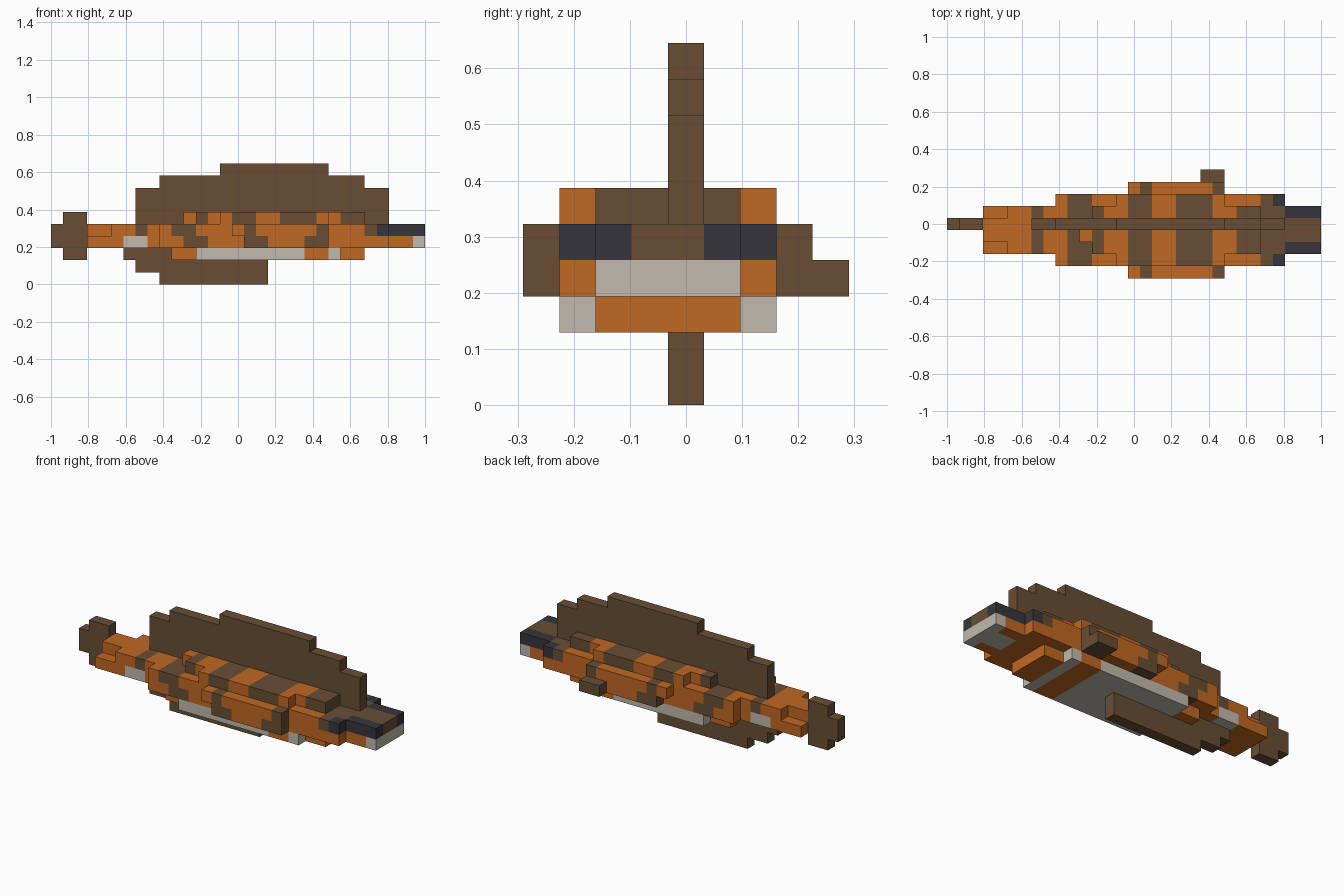
import bpy, bmesh

if "Cube" in bpy.data.objects:
    bpy.data.objects.remove(bpy.data.objects["Cube"], do_unlink=True)

U = 2 / 31  # edge length of one block


def make_material(name, rgb):
    m = bpy.data.materials.new(name)
    m.use_nodes = True
    m.diffuse_color = (*rgb, 1)
    m.node_tree.nodes["Principled BSDF"].inputs["Base Color"].default_value = (*rgb, 1)
    return m


MATS = [make_material("orange", (0.527, 0.138, 0.016)),
        make_material("brown", (0.138, 0.076, 0.034)),
        make_material("pale_grey", (0.533, 0.491, 0.423)),
        make_material("dark_navy", (0.037, 0.036, 0.045))]
O, B, W, N = range(4)


def block(x, y, z):
    """Set of cells; each range is inclusive."""
    return {(i, j, k) for i in range(x[0], x[1] + 1)
            for j in range(y[0], y[1] + 1) for k in range(z[0], z[1] + 1)}


def both_sides(x, j, z):
    """A row of cells and its mirror across the body's middle plane."""
    return block(x, (j, j), z) | block(x, (7 - j, 7 - j), z)


# Body: nested layers, widest in the middle
body = (block((10, 25), (2, 5), (2, 2)) | both_sides((12, 23), 1, (2, 2))
        | block((3, 30), (2, 5), (3, 3)) | both_sides((9, 27), 1, (3, 3))
        | both_sides((16, 22), 0, (3, 3))
        | block((3, 30), (3, 4), (4, 4)) | both_sides((5, 30), 2, (4, 4))
        | both_sides((9, 27), 1, (4, 4)) | both_sides((15, 22), 0, (4, 4))
        | block((12, 25), (2, 5), (5, 5)) | both_sides((14, 22), 1, (5, 5))
        | {(11, 3, 5)})

# Fins, all one block thick
dorsal = (block((7, 27), (4, 4), (5, 7)) | block((9, 25), (4, 4), (8, 8))
          | block((14, 22), (4, 4), (9, 9)))
ventral = (block((9, 17), (4, 4), (0, 0)) | block((7, 17), (4, 4), (1, 1))
           | block((6, 9), (4, 4), (2, 2)))
tail = block((1, 2), (4, 4), (2, 5)) | block((0, 0), (4, 4), (3, 4))
right_fin = block((21, 22), (0, 0), (3, 3)) | {(22, 0, 4)}
left_fin = block((21, 22), (7, 8), (3, 3)) | {(22, 7, 4)}
body -= dorsal | ventral | right_fin | left_fin

# Stripes: for each layer, (last cell along the body, colour)
STRIPES = {
    2: [(11, O), (20, W), (22, O), (23, W), (30, O)],
    3: [(5, O), (7, W), (10, O), (12, B), (15, O), (17, B), (20, O), (22, B), (29, O), (30, W)],
    4: [(6, O), (7, B), (9, O), (11, B), (15, O), (16, B), (21, O), (22, B), (25, O),
        (26, B), (30, N)],
    5: [(11, O), (12, B), (14, O), (16, B), (18, O), (21, B), (23, O), (30, B)],
}


def body_colour(i, j, k):
    middle = j in (3, 4)
    if k == 4 and i >= 26 and (middle or (i == 27 and j in (2, 5))):
        return B                       # brown crown between the eye bands
    if k == 3 and middle and i in (6, 7):
        return O
    if middle and ((k == 3 and i >= 28) or (k == 2 and i <= 11)):
        return W                       # pale chin and belly
    return next(c for last, c in STRIPES[k] if i <= last)


def brown(i, j, k):
    return B


parts = {"body": (body, body_colour), "dorsal_fin": (dorsal, brown),
         "ventral_fin": (ventral, brown), "tail_fin": (tail, brown),
         "right_side_fin": (right_fin, brown), "left_side_fin": (left_fin, brown)}
solid = set().union(*(cells for cells, _ in parts.values()))


def build(name, cells, colour):
    """Make a mesh of the outer block faces only."""
    bm = bmesh.new()
    verts = {}

    def vert(p):
        if p not in verts:
            verts[p] = bm.verts.new(((p[0] - 15.5) * U, (p[1] - 4.5) * U, p[2] * U))
        return verts[p]

    for cell in sorted(cells):
        for axis in range(3):
            for side in (0, 1):
                nb = list(cell)
                nb[axis] += 2 * side - 1
                if tuple(nb) in solid:
                    continue
                a, b = (axis + 1) % 3, (axis + 2) % 3
                loop = []
                for da, db in ((0, 0), (1, 0), (1, 1), (0, 1)):
                    p = list(cell)
                    p[axis] += side
                    p[a] += da
                    p[b] += db
                    loop.append(vert(tuple(p)))
                face = bm.faces.new(loop if side else loop[::-1])
                face.material_index = colour(*cell)
    mesh = bpy.data.meshes.new(name)
    for m in MATS:
        mesh.materials.append(m)
    bm.to_mesh(mesh)
    bm.free()
    bpy.context.collection.objects.link(bpy.data.objects.new(name, mesh))


for part, (cells, colour) in parts.items():
    build(part, cells, colour)
